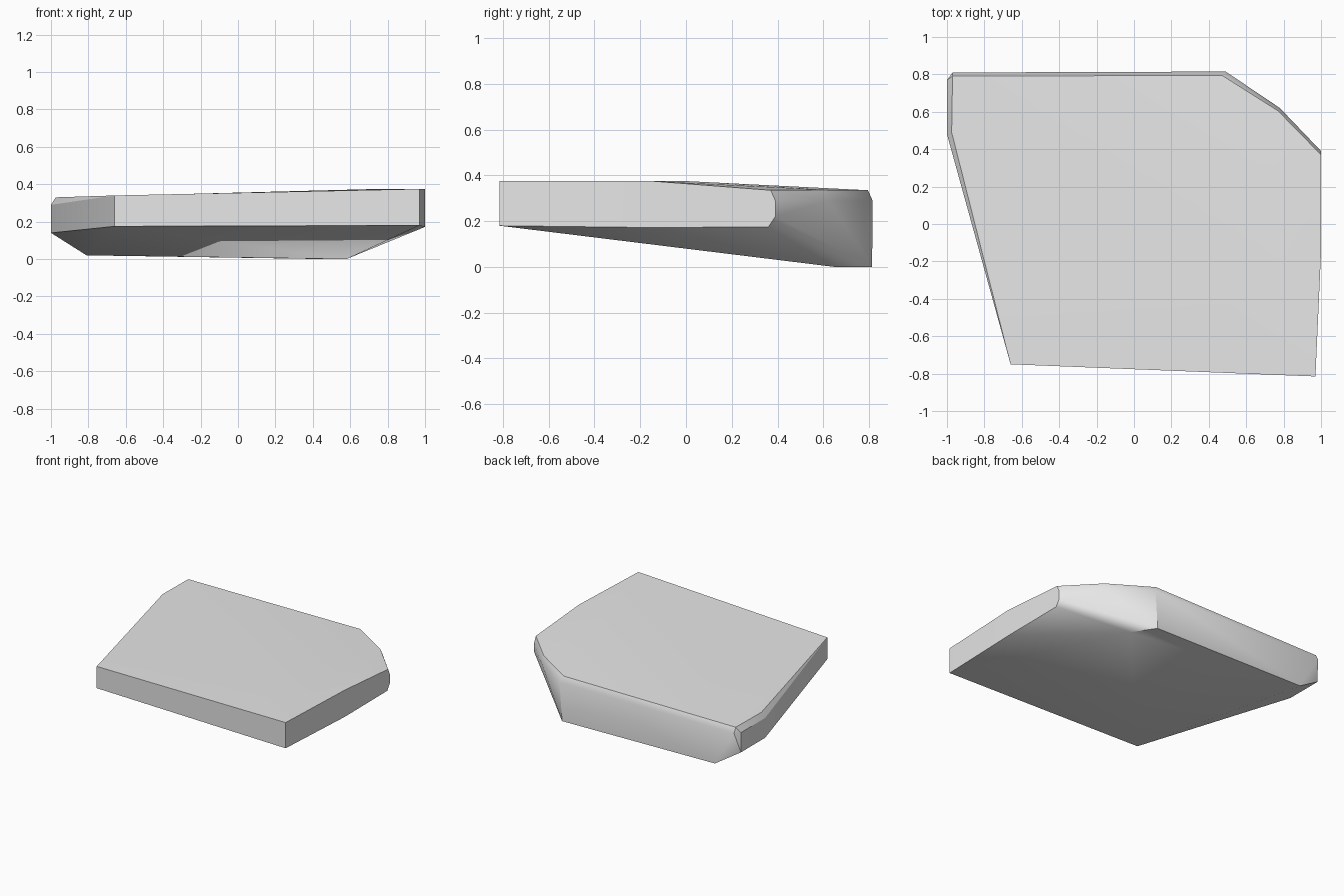
import bpy
import bmesh
import math

cube = bpy.data.objects.get("Cube")
if cube:
    bpy.data.objects.remove(cube, do_unlink=True)

# Stone colour
stone = bpy.data.materials.new("stone_grey")
stone.use_nodes = True
grey = (0.8, 0.8, 0.8, 1)
stone.diffuse_color = grey
stone.node_tree.nodes["Principled BSDF"].inputs["Base Color"].default_value = grey

# Upper rim, running round from the front corner
top_rim = [
    (-0.66, -0.75, 0.34), (0.97, -0.815, 0.375), (1.0, -0.15, 0.375),
    (0.75, 0.0, 0.375), (1.0, 0.37, 0.335), (0.77, 0.605, 0.337),
    (0.47, 0.795, 0.335), (-0.97, 0.79, 0.33), (-0.975, 0.49, 0.33),
]
# Widest outline, where the worn rim meets the upright sides
shoulder = [
    (1.0, 0.39, 0.29), (1.0, 0.39, 0.22), (0.78, 0.62, 0.29),
    (0.49, 0.815, 0.29), (-0.97, 0.81, 0.29),
    (-1.0, 0.77, 0.29), (-1.0, 0.48, 0.29),
]
# Lower edge of the upright sides
lower_edge = [
    (-0.66, -0.75, 0.175), (0.97, -0.815, 0.18), (1.0, -0.15, 0.172),
    (1.0, 0.36, 0.175), (-1.0, 0.77, 0.14), (-1.0, 0.48, 0.14),
]
# Sloping underside reaching the ground at the back
underside = [
    (0.58, 0.65, 0.0), (0.47, 0.813, 0.0),
    (-0.81, 0.81, 0.02),
]

# Wrap the outlines into one chiselled block
bm = bmesh.new()
for point in top_rim + shoulder + lower_edge + underside:
    bm.verts.new(point)
hull = bmesh.ops.convex_hull(bm, input=bm.verts)
inside = {g for g in hull["geom_interior"] + hull["geom_unused"]
          if isinstance(g, bmesh.types.BMVert)}
bmesh.ops.delete(bm, geom=list(inside), context="VERTS")
bmesh.ops.dissolve_limit(bm, angle_limit=math.radians(1),
                         verts=bm.verts, edges=bm.edges)
bmesh.ops.recalc_face_normals(bm, faces=bm.faces)

mesh = bpy.data.meshes.new("stone_slab")
bm.to_mesh(mesh)
bm.free()
mesh.materials.append(stone)
slab = bpy.data.objects.new("stone_slab", mesh)
bpy.context.collection.objects.link(slab)

# Soft facets with crisp main edges
bpy.ops.object.select_all(action="DESELECT")
slab.select_set(True)
bpy.context.view_layer.objects.active = slab
bpy.ops.object.shade_smooth_by_angle(angle=math.radians(32))
